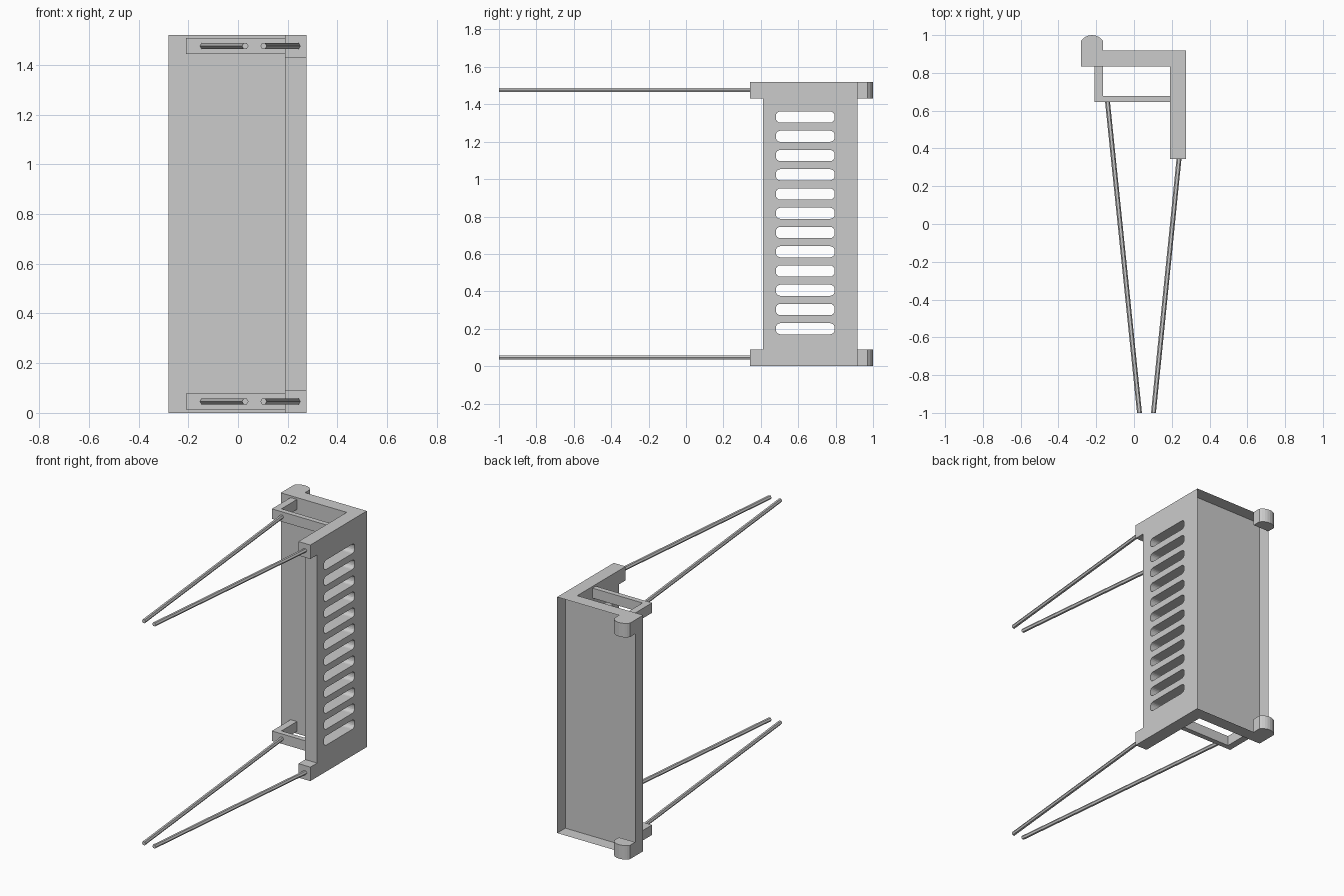
import bpy, bmesh, math
from mathutils import Matrix, Vector

cube = bpy.data.objects.get("Cube")
if cube:
    bpy.data.objects.remove(cube)

grey = bpy.data.materials.new("light_grey")
grey.use_nodes = True
colour = (0.6, 0.6, 0.6, 1)
grey.diffuse_color = colour
grey.node_tree.nodes["Principled BSDF"].inputs["Base Color"].default_value = colour

HEIGHT, END = 1.52, 0.09            # overall height, height of the end blocks
LEFT, RIGHT = 0.275, -0.28          # outer edges in x
INNER = 0.19                        # inner face of the slotted side
FRONT, BACK = 0.835, 0.918          # faces of the back panel


def add(name, mesh):
    mesh.materials.append(grey)
    ob = bpy.data.objects.new(name, mesh)
    bpy.context.collection.objects.link(ob)
    return ob


def extrude(name, outline, along, open_last=False):
    """Prism from a 3D outline; open_last leaves out the closing side."""
    bm = bmesh.new()
    n = len(outline)
    a = [bm.verts.new(p) for p in outline]
    b = [bm.verts.new(Vector(p) + Vector(along)) for p in outline]
    bm.faces.new(a[::-1])
    bm.faces.new(b)
    for i in range(n - 1 if open_last else n):
        j = (i + 1) % n
        bm.faces.new((a[i], a[j], b[j], b[i]))
    bmesh.ops.recalc_face_normals(bm, faces=bm.faces)
    mesh = bpy.data.meshes.new(name)
    bm.to_mesh(mesh)
    bm.free()
    return add(name, mesh)


def slot(y0, y1, z0, z1, r, steps=4):
    """Rounded rectangle outline."""
    pts = []
    corners = [(y1 - r, z1 - r), (y0 + r, z1 - r), (y0 + r, z0 + r), (y1 - r, z0 + r)]
    for q, (cy, cz) in enumerate(corners):
        for k in range(steps + 1):
            t = (q + k / steps) * math.pi / 2
            pts.append((cy + r * math.cos(t), cz + r * math.sin(t)))
    return pts


# Back panel: shallow tray open at the back
extrude("back_panel", [(LEFT, BACK, 0), (LEFT, FRONT, 0), (RIGHT, FRONT, 0), (RIGHT, BACK, 0)],
        (0, 0, HEIGHT), open_last=True)

# Slotted side panel with projecting end blocks
tip, edge, top = 0.343, 0.412, HEIGHT - END
outlines = [[(FRONT, 0), (FRONT, HEIGHT), (tip, HEIGHT), (tip, top),
             (edge, top), (edge, END), (tip, END), (tip, 0)]]
for i in range(12):
    z = 0.2 + i * 0.1029
    outlines.append(slot(0.48, 0.795, z - 0.03, z + 0.03, 0.025))
curve = bpy.data.curves.new("side_panel_outline", "CURVE")
curve.dimensions = "2D"
curve.fill_mode = "BOTH"
curve.extrude = (LEFT - INNER) / 2
for pts in outlines:
    spline = curve.splines.new("POLY")
    spline.points.add(len(pts) - 1)
    for p, (y, z) in zip(spline.points, pts):
        p.co = (y, z, 0, 1)
    spline.use_cyclic_u = True
temp = bpy.data.objects.new("side_panel_outline", curve)
bpy.context.collection.objects.link(temp)
bpy.context.view_layer.update()
panel = bpy.data.meshes.new_from_object(temp.evaluated_get(bpy.context.evaluated_depsgraph_get()))
bpy.data.objects.remove(temp)
panel.transform(Matrix(((0, 0, 1, (LEFT + INNER) / 2), (1, 0, 0, 0), (0, 1, 0, 0), (0, 0, 0, 1))))
panel.materials.clear()
panel.shade_flat()
add("side_panel", panel)

# Parts repeated at the bottom and the top
for level, base in (("lower", 0), ("upper", HEIGHT - END)):
    # Rounded lug on the back
    half, mid, sag = 0.0575, RIGHT + 0.0575, 0.03
    radius = (half ** 2 + sag ** 2) / (2 * sag)
    span = math.asin(half / radius)
    arc = [(mid + radius * math.sin(t), 1 - radius + radius * math.cos(t), base)
           for t in (span * (k / 4 - 1) for k in range(9))]
    extrude(level + "_lug", [(RIGHT, BACK, base)] + arc + [(mid + half, BACK, base)],
            (0, 0, END), open_last=True)

    # Angled bracket joining the two panels
    shape = [(-0.21, FRONT), (-0.21, 0.645), (INNER, 0.645), (INNER, 0.678),
             (-0.165, 0.678), (-0.165, FRONT)]
    extrude(level + "_bracket", [(x, y, base + 0.014) for x, y in shape], (0, 0, 0.064))

    # Hexagonal rods reaching forward
    for side, x0, y0, x1 in (("right", -0.14, 0.645, 0.029), ("left", 0.238, tip, 0.103)):
        ring = [(x0 + 0.013 * math.cos(k * math.pi / 3), y0,
                 base + 0.046 + 0.013 * math.sin(k * math.pi / 3)) for k in range(6)]
        extrude(f"{level}_{side}_rod", ring, (x1 - x0, -1 - y0, 0))
